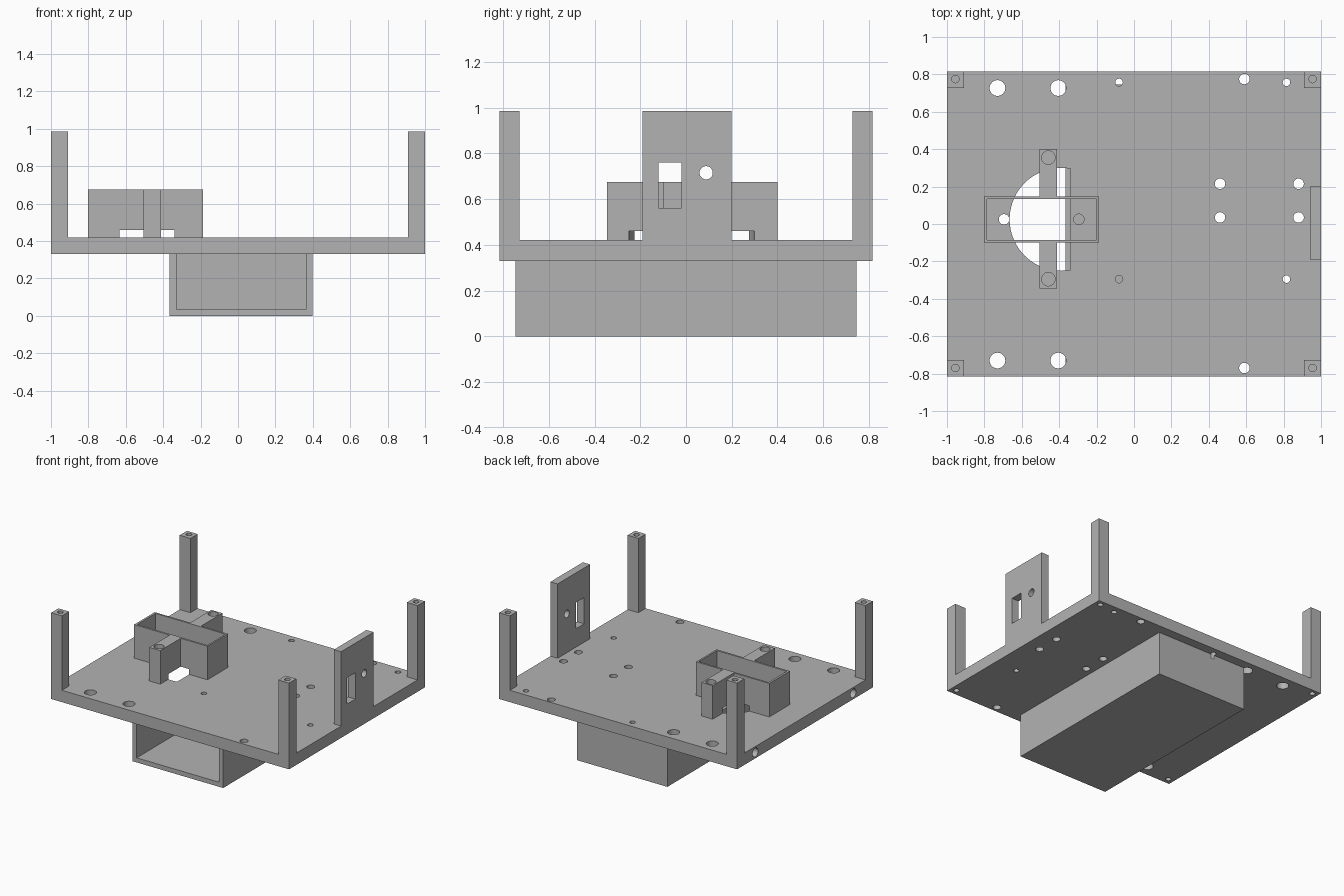
import bpy
from math import pi, acos, cos, sin

cube = bpy.data.objects.get("Cube")
if cube:
    bpy.data.objects.remove(cube, do_unlink=True)

grey = bpy.data.materials.new("plain grey")
grey.use_nodes = True
colour = (0.45, 0.45, 0.45, 1)
grey.diffuse_color = colour
grey.node_tree.nodes["Principled BSDF"].inputs["Base Color"].default_value = colour


def prism(name, outline, z0, z1):
    """Extrude a flat outline from z0 up to z1."""
    n = len(outline)
    verts = [(x, y, z) for z in (z0, z1) for x, y in outline]
    faces = [tuple(reversed(range(n))), tuple(range(n, 2 * n))]
    faces += [(i, (i + 1) % n, n + (i + 1) % n, n + i) for i in range(n)]
    mesh = bpy.data.meshes.new(name)
    mesh.from_pydata(verts, [], faces)
    mesh.materials.append(grey)
    ob = bpy.data.objects.new(name, mesh)
    bpy.context.collection.objects.link(ob)
    return ob


def block(name, x, y, z):
    outline = [(x[0], y[0]), (x[1], y[0]), (x[1], y[1]), (x[0], y[1])]
    return prism(name, outline, *z)


def rod(x, y, r, z0, z1):
    outline = [(x + r * cos(i * pi / 16), y + r * sin(i * pi / 16)) for i in range(32)]
    return prism("cutter", outline, z0, z1)


def side_rod(x0, x1, y, z, r):
    """Round cutter lying along x."""
    ob = rod(0, 0, r, 0, x1 - x0)
    ob.rotation_euler = (0, pi / 2, 0)
    ob.location = (x0, y, z)
    return ob


def cut(target, cutter):
    cutter.hide_render = True
    mod = target.modifiers.new("cut", "BOOLEAN")
    mod.operation = "DIFFERENCE"
    mod.solver = "EXACT"
    mod.object = cutter
    bpy.context.view_layer.update()
    with bpy.context.temp_override(object=target, active_object=target):
        bpy.ops.object.modifier_apply(modifier=mod.name)
    bpy.data.objects.remove(cutter, do_unlink=True)


BASE, DECK, TOP, HOLDER = 0.33, 0.42, 0.985, 0.675
EDGE = 0.815


def half_disc():
    """D-shaped opening that also undercuts the holder."""
    r, cx, cy, flat = 0.275, -0.39, 0.025, -0.34
    a = acos((flat - cx) / r)
    angles = [a + (2 * pi - 2 * a) * i / 40 for i in range(41)]
    outline = [(cx + r * cos(t), cy + r * sin(t)) for t in angles]
    return prism("cutter", outline, 0.25, 0.46)


# Main deck with its D-shaped opening and drilled holes
deck = block("deck_plate", (-1, 1), (-EDGE, EDGE), (BASE, DECK))
cut(deck, half_disc())
holes = [(x, y, 0.042) for x in (-0.73, -0.405) for y in (-0.73, 0.727)]
holes += [(x, y, 0.028) for x in (0.46, 0.88) for y in (0.035, 0.215)]
holes += [(x, y, 0.02) for x in (-0.08, 0.815) for y in (-0.295, 0.757)]
holes += [(0.59, y, 0.028) for y in (-0.77, 0.775)]
holes += [(x, 0.025, 0.028) for x in (-0.695, -0.295)]
holes += [(x, y, 0.02) for x in (-0.955, 0.955) for y in (-0.77, 0.775)]
for x, y, r in holes:
    cut(deck, rod(x, y, r, 0.3, 0.5))
for y in (-0.58, 0.595):
    cut(deck, side_rod(-1.1, -0.8, y, 0.375, 0.033))

# Corner posts with screw holes in their tops
for sx, xname in ((-1, "right"), (1, "left")):
    for sy, yname in ((-1, "front"), (1, "back")):
        xs = sorted((sx, sx * 0.91))
        ys = sorted((sy * EDGE, sy * (EDGE - 0.087)))
        post = block(f"{yname}_{xname}_post", xs, ys, (DECK, TOP))
        cut(post, rod(sx * 0.955, 0.775 if sy > 0 else -0.77, 0.02, 0.75, 1.1))

# Upright panel with a window and a round hole
panel = block("side_panel", (0.94, 1), (-0.19, 0.2), (DECK, TOP))
cut(panel, block("cutter", (0.9, 1.1), (-0.12, -0.02), (0.56, 0.76)))
cut(panel, side_rod(0.9, 1.1, 0.088, 0.715, 0.029))

# Open frame of the holder
frame = block("holder_frame", (-0.803, -0.187), (-0.1, 0.147), (DECK, HOLDER))
cut(frame, block("cutter", (-0.787, -0.2), (-0.085, 0.133), (0.3, 0.8)))
cut(frame, half_disc())

# Solid arms at the front and back of the frame
for name, ys, hole_y in (("front", (-0.345, -0.1), -0.295),
                         ("back", (0.147, 0.4), 0.355)):
    arm = block(f"holder_{name}_arm", (-0.505, -0.412), ys, (DECK, HOLDER))
    cut(arm, half_disc())
    cut(arm, rod(-0.458, hole_y, 0.036, 0.52, 0.8))

# Compartment under the deck, open at the front
tray = block("lower_compartment", (-0.365, 0.397), (-0.745, 0.745), (0, BASE))
cut(tray, block("cutter", (-0.33, 0.363), (-0.9, 0.71), (0.035, 0.5)))
cut(tray, rod(-0.08, 0.757, 0.02, 0.3, 0.5))
